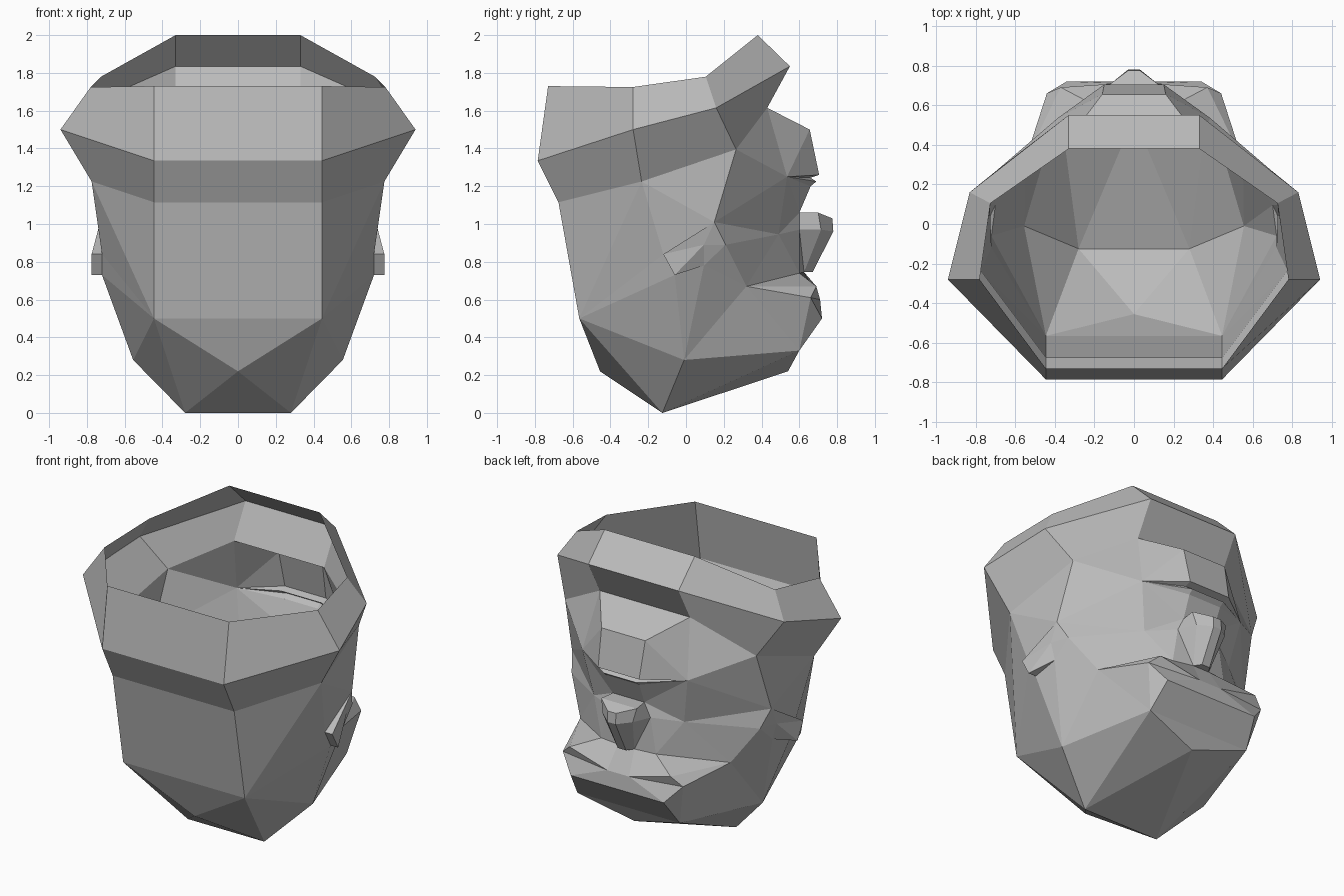
import bpy
import bmesh
from mathutils import Vector

cube = bpy.data.objects.get("Cube")
if cube:
    bpy.data.objects.remove(cube, do_unlink=True)

grey = bpy.data.materials.new("plain grey")
grey.use_nodes = True
grey.diffuse_color = (0.5, 0.5, 0.5, 1)
grey.node_tree.nodes["Principled BSDF"].inputs["Base Color"].default_value = grey.diffuse_color

CENTRE = Vector((0, 0, 0.9))


def build(name, points, faces):
    """Faces list point names; '-name' is the mirrored point. Every face is also mirrored."""
    bm = bmesh.new()
    verts = {}

    def vertex(key, side):
        mirrored = key.startswith("-")
        p = Vector(points[key.lstrip("-")])
        p.x *= -side if mirrored else side
        spot = (round(p.x, 4) + 0.0, p.y, p.z)
        if spot not in verts:
            verts[spot] = bm.verts.new(spot)
        return verts[spot]

    for face in faces:
        for side in (1, -1):
            corners = [vertex(k, side) for k in face.split()][::side]
            if len(set(corners)) > 2 and not bm.faces.get(corners):
                bm.faces.new(corners)
    bmesh.ops.recalc_face_normals(bm, faces=bm.faces)
    outward = sum(f.normal.dot(f.calc_center_median() - CENTRE) * f.calc_area() for f in bm.faces)
    if outward < 0:
        bmesh.ops.reverse_faces(bm, faces=bm.faces)
    mesh = bpy.data.meshes.new(name)
    bm.to_mesh(mesh)
    bm.free()
    mesh.materials.append(grey)
    obj = bpy.data.objects.new(name, mesh)
    bpy.context.collection.objects.link(obj)


# Flared open collar: rim, outer edge and under edge, lofted from back to front
stations = ["back", "side", "cheek", "front"]
collar = {
    "rim_back": (.445, -.73, 1.73), "edge_back": (.445, -.785, 1.335), "under_back": (.445, -.675, 1.115),
    "rim_side": (.78, -.28, 1.725), "edge_side": (.94, -.28, 1.5), "under_side": (.775, -.235, 1.225),
    "rim_cheek": (.725, .105, 1.78), "edge_cheek": (.83, .16, 1.615), "under_cheek": (.7, .265, 1.395),
    "rim_front": (.33, .38, 2), "edge_front": (.33, .55, 1.835), "under_front": (.33, .43, 1.615),
}
bands = []
for upper, lower in (("rim", "edge"), ("edge", "under")):
    for p, q in zip(stations, stations[1:]):
        bands.append(f"{upper}_{p} {upper}_{q} {lower}_{q} {lower}_{p}")
    for end in ("back", "front"):
        bands.append(f"{upper}_{end} -{upper}_{end} -{lower}_{end} {lower}_{end}")
build("collar", collar, bands)

# Skull: back, sides and crown
skull = {
    "nape": (.445, -.565, .5), "crown_back": (0, -.455, .22), "crown": (.28, -.125, 0),
    "temple": (.555, -.01, .28), "forehead": (0, .54, .22), "brow_low": (.375, .6, .33),
    "brow_end": (.55, .32, .67), "brow_tip": (.44, .66, .61),
    "ear_top": (.73, .15, 1.01), "ear_back": (.72, -.12, .84), "ear_low": (.72, -.06, .73),
    "ear_front": (.7, .095, .78), "ear_cheek": (.69, .21, .89),
}
skull.update(collar)
build("skull", skull, [
    "under_back -under_back -nape nape", "under_back under_side nape",
    "under_side ear_back nape", "under_side under_cheek ear_top", "under_side ear_top ear_back",
    "nape ear_back ear_low", "nape ear_low temple", "ear_low ear_front temple",
    "temple ear_front brow_end", "ear_front ear_cheek brow_end",
    "nape temple crown", "nape crown crown_back", "nape crown_back -nape",
    "crown -crown crown_back", "crown temple brow_low", "crown brow_low forehead",
    "crown forehead -crown", "forehead brow_low -brow_low",
    "temple brow_end brow_low", "brow_end brow_tip brow_low",
])

# Nose: wedge with a flat base, narrowing to the bridge
nose = {
    "base": (.115, .6, 1.06), "base_low": (.16, .6, .97), "wing": (.13, .7, 1.06),
    "wing_low": (.11, .715, .97), "tip": (.03, .775, 1.03), "tip_low": (.03, .78, .96),
    "bridge": (.06, .625, .745), "ridge": (.03, .67, .745),
}
build("nose", nose, [
    "base -base -wing wing", "wing -wing -tip tip", "tip -tip -tip_low tip_low",
    "wing tip tip_low wing_low", "base wing wing_low base_low",
    "wing_low tip_low ridge bridge", "base_low wing_low bridge",
    "tip_low -tip_low -ridge ridge", "ridge -ridge -bridge bridge",
])

# Face: chin, lips, cheeks, eye sockets and heavy brow
face = {
    "chin": (.16, .655, 1.5), "mouth": (.385, .535, 1.25),
    "lip_a": (.15, .705, 1.26), "groove": (.15, .66, 1.245), "lip_b": (.12, .69, 1.225),
    "philtrum": (.12, .66, 1.2), "cheek": (.33, .49, .945), "eye": (.2, .6, .74),
    "brow": (.34, .72, .5), "brow_mid": (.08, .71, .6), "brow_top": (.37, .69, .67),
}
face.update(skull)
face.update(nose)
build("face", face, [
    "under_front -under_front -chin chin", "under_front chin mouth",
    "under_cheek under_front mouth", "under_cheek mouth ear_top",
    "chin -chin -lip_a lip_a", "lip_a -lip_a -groove groove", "groove -groove -lip_b lip_b",
    "lip_b -lip_b -philtrum philtrum", "philtrum -philtrum -base base",
    "chin lip_a mouth", "lip_a groove mouth", "groove lip_b mouth", "lip_b philtrum mouth",
    "philtrum base mouth", "mouth base cheek", "base base_low cheek", "base_low eye cheek",
    "base_low bridge eye", "mouth cheek ear_top", "cheek ear_cheek ear_top",
    "cheek brow_end ear_cheek", "cheek eye brow_end", "eye brow_top brow_end",
    "brow_top brow_tip brow_end", "eye bridge brow_mid brow_top",
    "bridge -bridge -brow_mid brow_mid", "brow_top brow_mid brow_tip",
    "brow_mid brow brow_tip", "brow_mid -brow_mid -brow brow",
    "brow -brow -brow_low brow_low", "brow_tip brow brow_low",
])

# Ears: flat plates standing off the skull
ear = {"outer_back": (.775, -.12, .84), "outer_low": (.775, -.06, .73), "outer_front": (.73, .095, .89)}
ear.update(skull)
build("ears", ear, [
    "ear_top ear_back outer_back", "ear_back ear_low outer_low outer_back",
    "ear_top outer_back outer_front", "outer_back outer_low outer_front",
    "ear_low ear_front outer_low", "ear_front outer_front outer_low",
    "ear_front ear_cheek outer_front", "ear_cheek ear_top outer_front",
])
